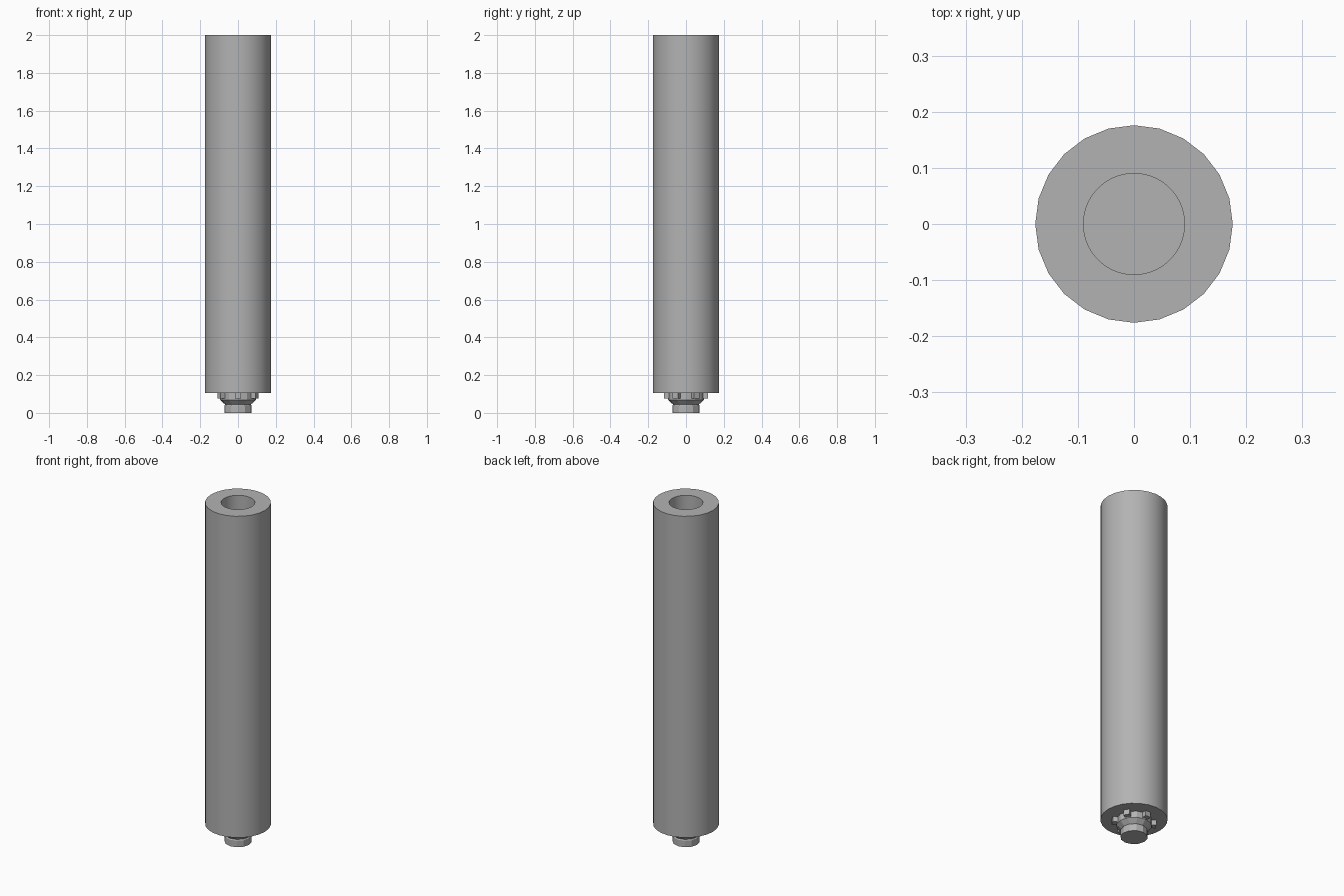
import bpy, bmesh, math
from mathutils import Matrix

cube = bpy.data.objects.get("Cube")
if cube:
    bpy.data.objects.remove(cube, do_unlink=True)

grey = bpy.data.materials.new("plain grey")
grey.use_nodes = True
grey.diffuse_color = (0.45, 0.45, 0.45, 1)
grey.node_tree.nodes["Principled BSDF"].inputs["Base Color"].default_value = (0.45, 0.45, 0.45, 1)


def finish(name, bm, smooth):
    bmesh.ops.recalc_face_normals(bm, faces=bm.faces)
    mesh = bpy.data.meshes.new(name)
    bm.to_mesh(mesh)
    bm.free()
    mesh.materials.append(grey)
    obj = bpy.data.objects.new(name, mesh)
    bpy.context.collection.objects.link(obj)
    if smooth:
        bpy.ops.object.select_all(action='DESELECT')
        obj.select_set(True)
        bpy.context.view_layer.objects.active = obj
        bpy.ops.object.shade_smooth_by_angle(angle=math.radians(30))
    return obj


def ring(bm, radius, z, sides):
    return bmesh.ops.create_circle(bm, segments=sides, radius=radius,
                                   matrix=Matrix.Translation((0, 0, z)))["verts"]


def edges_of(verts):
    group = set(verts)
    return list({e for v in verts for e in v.link_edges if set(e.verts) <= group})


def bridge(bm, a, b):
    bmesh.ops.bridge_loops(bm, edges=edges_of(a) + edges_of(b))


# Long faceted sleeve with a round bore
BOTTOM, TOP = 0.105, 2.0
bm = bmesh.new()
outer_low, outer_top = ring(bm, 0.176, BOTTOM, 24), ring(bm, 0.176, TOP, 24)
bore_top, bore_low = ring(bm, 0.09, TOP, 72), ring(bm, 0.09, BOTTOM + 0.005, 72)
loops = [edges_of(r) for r in (outer_low, outer_top, bore_top, bore_low)]
bmesh.ops.bridge_loops(bm, edges=loops[0] + loops[1])
bmesh.ops.bridge_loops(bm, edges=loops[2] + loops[3])
bmesh.ops.triangle_fill(bm, use_beauty=True, edges=loops[1] + loops[2])
bm.faces.new(outer_low)
bm.faces.new(bore_low)
finish("sleeve", bm, True)

# Stepped plug under the sleeve: foot, neck, flare and collar
bm = bmesh.new()
profile = [(0.072, 0), (0.072, 0.038), (0.068, 0.044), (0.094, 0.068), (0.094, BOTTOM)]
rings = [ring(bm, r, z, 12) for r, z in profile]
loops = [edges_of(r) for r in rings]
for low, high in zip(loops, loops[1:]):
    bmesh.ops.bridge_loops(bm, edges=low + high)
bm.faces.new(rings[0])
bm.faces.new(rings[-1])
finish("plug", bm, False)

# Six lugs around the collar
bm = bmesh.new()
for i in range(6):
    turn = Matrix.Rotation(math.radians(90 + 60 * i), 4, 'Z')
    place = Matrix.Translation((0.1, 0, 0.09))
    size = Matrix.Diagonal((0.032, 0.034, 0.03, 1))
    bmesh.ops.create_cube(bm, size=1, matrix=turn @ place @ size)
finish("collar_lugs", bm, False)
